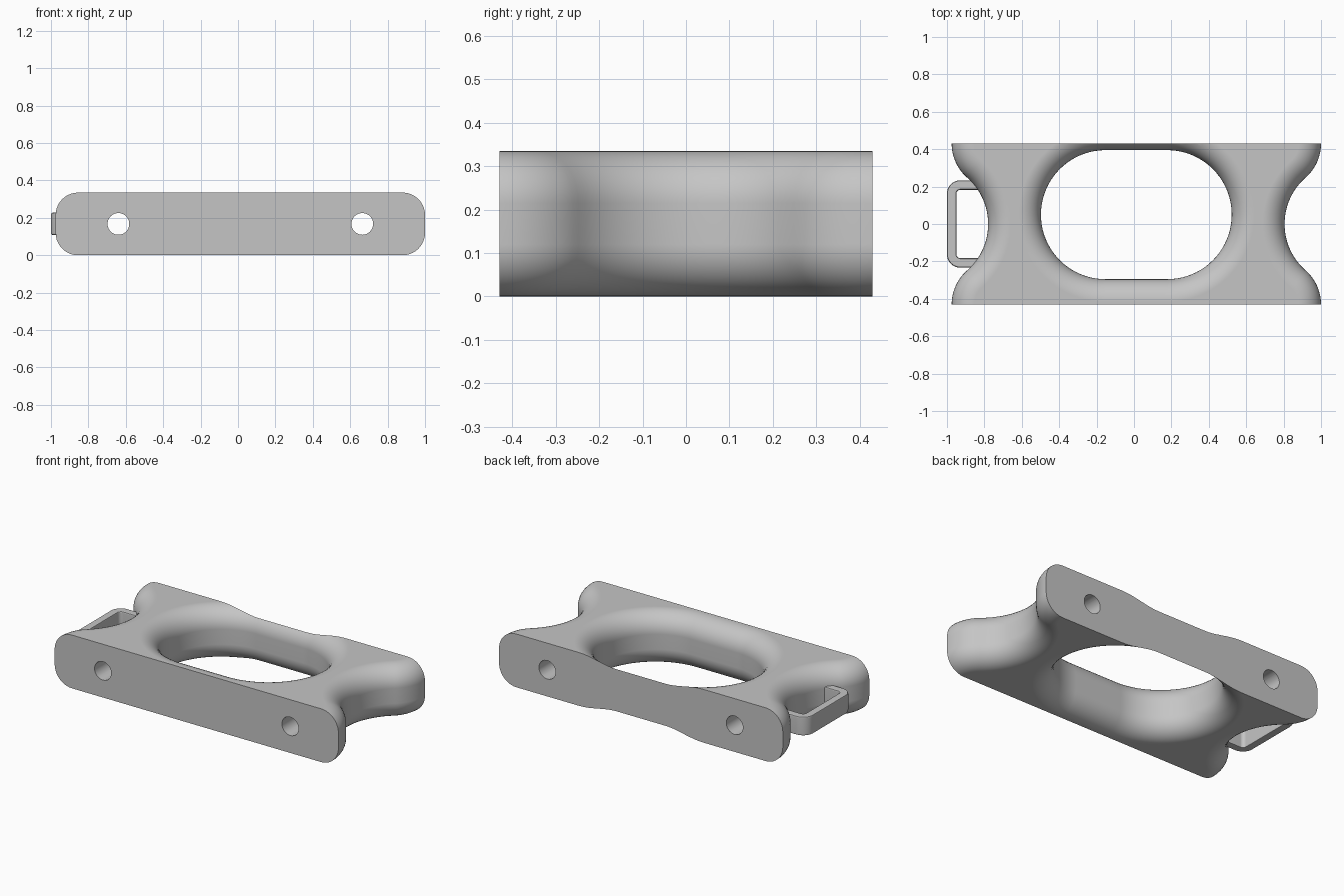
import bpy, bmesh, math
from math import sin, cos, pi

old = bpy.data.objects.get("Cube")
if old:
    bpy.data.objects.remove(old, do_unlink=True)

MID_X, HALF_W, HALF_D, HEIGHT, FILLET = 0.0125, 0.9875, 0.43, 0.335, 0.12

grey = bpy.data.materials.new("satin grey")
grey.use_nodes = True
colour = (0.56, 0.56, 0.56, 1)
grey.diffuse_color = colour
grey.node_tree.nodes["Principled BSDF"].inputs["Base Color"].default_value = colour


def arc(cx, cy, r, a0, a1, n):
    return [(cx + r * cos(a0 + (a1 - a0) * i / n), cy + r * sin(a0 + (a1 - a0) * i / n))
            for i in range(n + 1)]


def loft(name, layers):
    """Solid through a stack of (z, outline) layers with equal point counts."""
    bm = bmesh.new()
    rings = [[bm.verts.new((x, y, z)) for x, y in pts] for z, pts in layers]
    for low, high in zip(rings, rings[1:]):
        for i in range(len(low)):
            j = (i + 1) % len(low)
            bm.faces.new((low[i], low[j], high[j], high[i]))
    bm.faces.new(rings[0][::-1])
    bm.faces.new(rings[-1])
    bmesh.ops.recalc_face_normals(bm, faces=bm.faces[:])
    mesh = bpy.data.meshes.new(name)
    bm.to_mesh(mesh)
    bm.free()
    mesh.materials.append(grey)
    ob = bpy.data.objects.new(name, mesh)
    bpy.context.collection.objects.link(ob)
    return ob


def apply(ob, kind, **settings):
    mod = ob.modifiers.new(kind.title(), kind)
    for key, value in settings.items():
        setattr(mod, key, value)
    bpy.context.view_layer.objects.active = ob
    bpy.ops.object.modifier_apply(modifier=mod.name)


def cut(ob, cutter):
    apply(ob, 'BOOLEAN', object=cutter, operation='DIFFERENCE', solver='EXACT')
    bpy.data.objects.remove(cutter, do_unlink=True)


def finish(ob):
    bpy.ops.object.select_all(action='DESELECT')
    ob.select_set(True)
    bpy.context.view_layer.objects.active = ob
    bpy.ops.object.shade_smooth_by_angle(angle=math.radians(32))
    ob.modifiers.new("Even shading", 'WEIGHTED_NORMAL').keep_sharp = True


# Height and inset of each layer of the rounded upper and lower rims
STEPS = 10
rim = [(FILLET * (1 - cos(t)), FILLET * (1 - sin(t)))
       for t in (pi / 2 * i / STEPS for i in range(STEPS + 1))]
profile = rim + [(HEIGHT - z, d) for z, d in reversed(rim)]

# Body outline: rounded feet flowing into a waist on each side
NOTCH, NOTCH_R, FOOT_R = 0.195, 0.33, 0.242
SWEEP = math.asin(HALF_D / (NOTCH_R + FOOT_R))


def body_outline(d):
    foot = arc(HALF_W - FOOT_R, -HALF_D, FOOT_R - d, 0, SWEEP, 12)
    waist = arc(HALF_W - NOTCH + NOTCH_R, 0, NOTCH_R + d, pi + SWEEP, pi - SWEEP, 24)
    side = foot[:-1] + waist + [(x, -y) for x, y in reversed(foot[:-1])]
    return [(MID_X + x, y) for x, y in side] + [(MID_X - x, y) for x, y in reversed(side)]


body = loft("body", [(z, body_outline(d)) for z, d in profile])

# Oblong finger opening, flared at both rims and set towards the back
OPEN_R, OPEN_STRAIGHT, OPEN_Y = 0.345, 0.165, 0.05


def opening_outline(d):
    r = OPEN_R + d
    return (arc(MID_X + OPEN_STRAIGHT, OPEN_Y, r, -pi / 2, pi / 2, 40)
            + arc(MID_X - OPEN_STRAIGHT, OPEN_Y, r, pi / 2, 3 * pi / 2, 40))


flared = [(-0.05, FILLET)] + profile + [(HEIGHT + 0.05, FILLET)]
cut(body, loft("opening_cutter", [(z, opening_outline(d)) for z, d in flared]))

# Two bolt holes running front to back
for side in (-1, 1):
    bpy.ops.mesh.primitive_cylinder_add(
        vertices=40, radius=0.058, depth=1.2, rotation=(pi / 2, 0, 0),
        location=(MID_X + side * 0.652, 0, HEIGHT / 2))
    cut(body, bpy.context.object)
finish(body)


# Strap loop on the right side: a flat U whose ends sink into the body
def u_path(x, y, r):
    corner = arc(x + r, -y + r, r, 3 * pi / 2, pi, 8)
    half = [(-0.82, -y)] + corner
    return half + [(px, -py) for px, py in reversed(half)]


loop_outline = u_path(-1, 0.233, 0.07) + u_path(-0.95, 0.183, 0.022)[::-1]
strap_loop = loft("strap_loop", [(0.108, loop_outline), (0.228, loop_outline)])
apply(strap_loop, 'BEVEL', width=0.01, segments=2, limit_method='ANGLE',
      angle_limit=math.radians(40))
finish(strap_loop)
